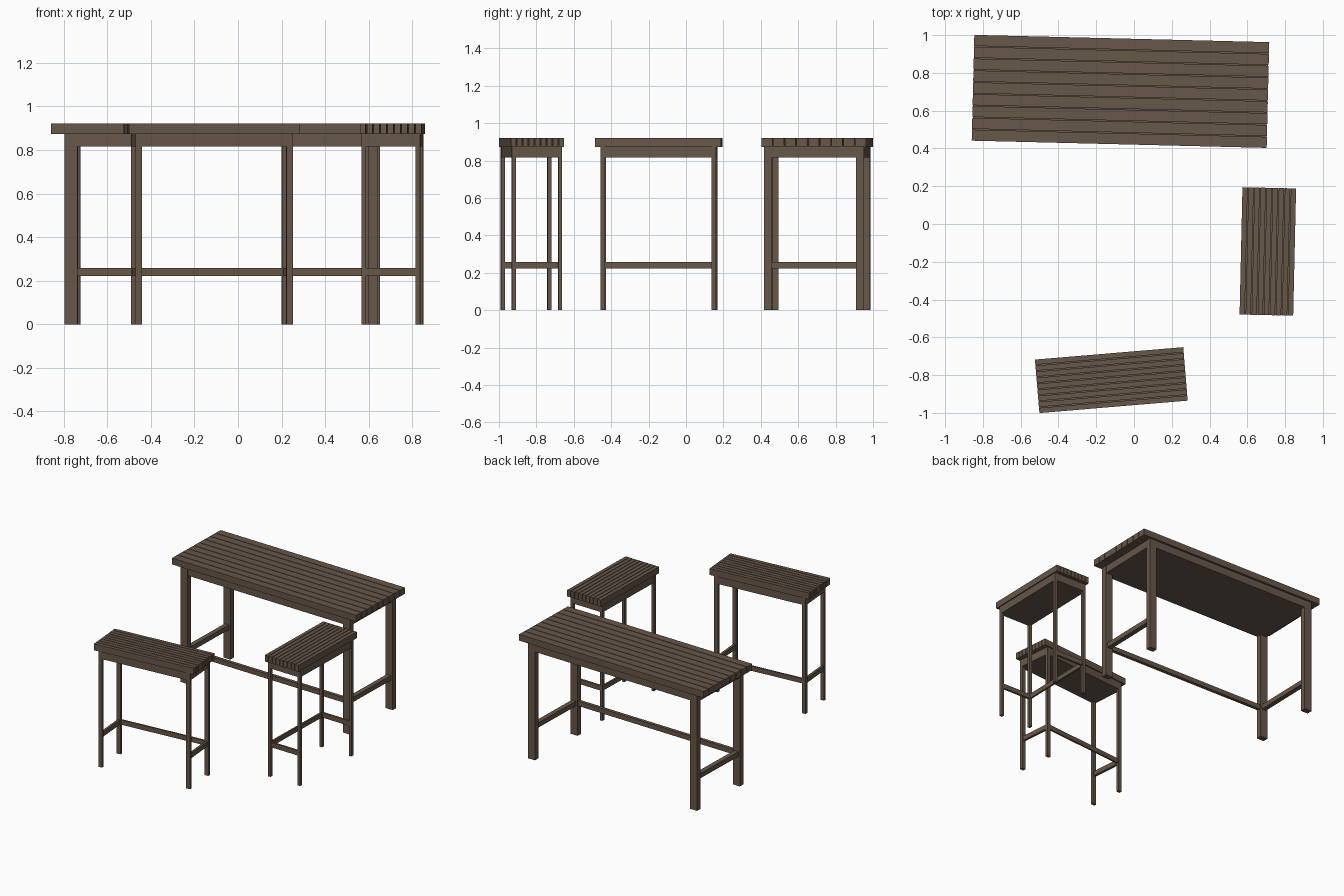
import bpy, bmesh, math

if "Cube" in bpy.data.objects:
    bpy.data.objects.remove(bpy.data.objects["Cube"])

mat = bpy.data.materials.new("dark brown wood")
mat.diffuse_color = (0.135, 0.095, 0.068, 1)
mat.use_nodes = True
mat.node_tree.nodes["Principled BSDF"].inputs["Base Color"].default_value = mat.diffuse_color

TOP, UNDER, APRON = 0.921, 0.873, 0.816   # heights shared by table and stools
SLATS = 9


def make(name, boxes, centre, angle, scale):
    """One mesh from boxes (x0,x1,y0,y1,z0,z1) given in unit footprint."""
    bm = bmesh.new()
    for x0, x1, y0, y1, z0, z1 in boxes:
        vs = bmesh.ops.create_cube(bm, size=1)["verts"]
        for v in vs:
            v.co.x = (x1 if v.co.x > 0 else x0) * scale[0]
            v.co.y = (y1 if v.co.y > 0 else y0) * scale[1]
            v.co.z = z1 if v.co.z > 0 else z0
    me = bpy.data.meshes.new(name)
    bm.to_mesh(me)
    bm.free()
    me.materials.append(mat)
    ob = bpy.data.objects.new(name, me)
    ob.location = (centre[0], centre[1], 0)
    ob.rotation_euler.z = math.radians(angle)
    bpy.context.collection.objects.link(ob)


def furniture(name, centre, angle, length, width, gap):
    args = (centre, angle, (length, width))
    ox, oy = 0.4595, 0.4755        # outer faces of the legs
    lx, ly = 0.038, 0.074          # leg section
    ix, iy = ox - lx, oy - ly      # inner faces of the legs
    cx, cy = ox - lx / 2, oy - ly / 2

    # slatted top
    w = (1 + gap) / SLATS - gap
    make(name + "_top_slats",
         [(-0.5, 0.5, -0.5 + i * (w + gap), -0.5 + i * (w + gap) + w, UNDER, TOP)
          for i in range(SLATS)], *args)
    # thin board closing the gaps from below
    make(name + "_under_board", [(-0.498, 0.498, -0.498, 0.498, UNDER + 0.0005, UNDER + 0.006)], *args)

    # four legs
    make(name + "_legs",
         [(min(a, b), max(a, b), min(c, d), max(c, d), 0, UNDER)
          for a, b in ((-ox, -ix), (ix, ox)) for c, d in ((-oy, -iy), (iy, oy))], *args)

    # solid apron block under the top, just inside the outer leg faces
    ax, ay = ox - 0.002, oy - 0.004
    make(name + "_apron", [(-ax, ax, -ay, ay, APRON, UNDER)], *args)

    # foot rails: both ends and one long side
    hx, hy = lx * 0.3, ly * 0.3
    make(name + "_stretchers",
         [(s * cx - hx, s * cx + hx, -iy, iy, 0.222, 0.258) for s in (-1, 1)]
         + [(-ix, ix, -cy - hy, -cy + hy, 0.222, 0.258)], *args)


furniture("table", (-0.0715, 0.702), -1.4, 1.562, 0.56, 0.008)
furniture("front_stool", (-0.120, -0.8265), 184.77, 0.788, 0.284, 0.017)
furniture("side_stool", (0.7085, -0.1455), -91.3, 0.674, 0.284, 0.017)
